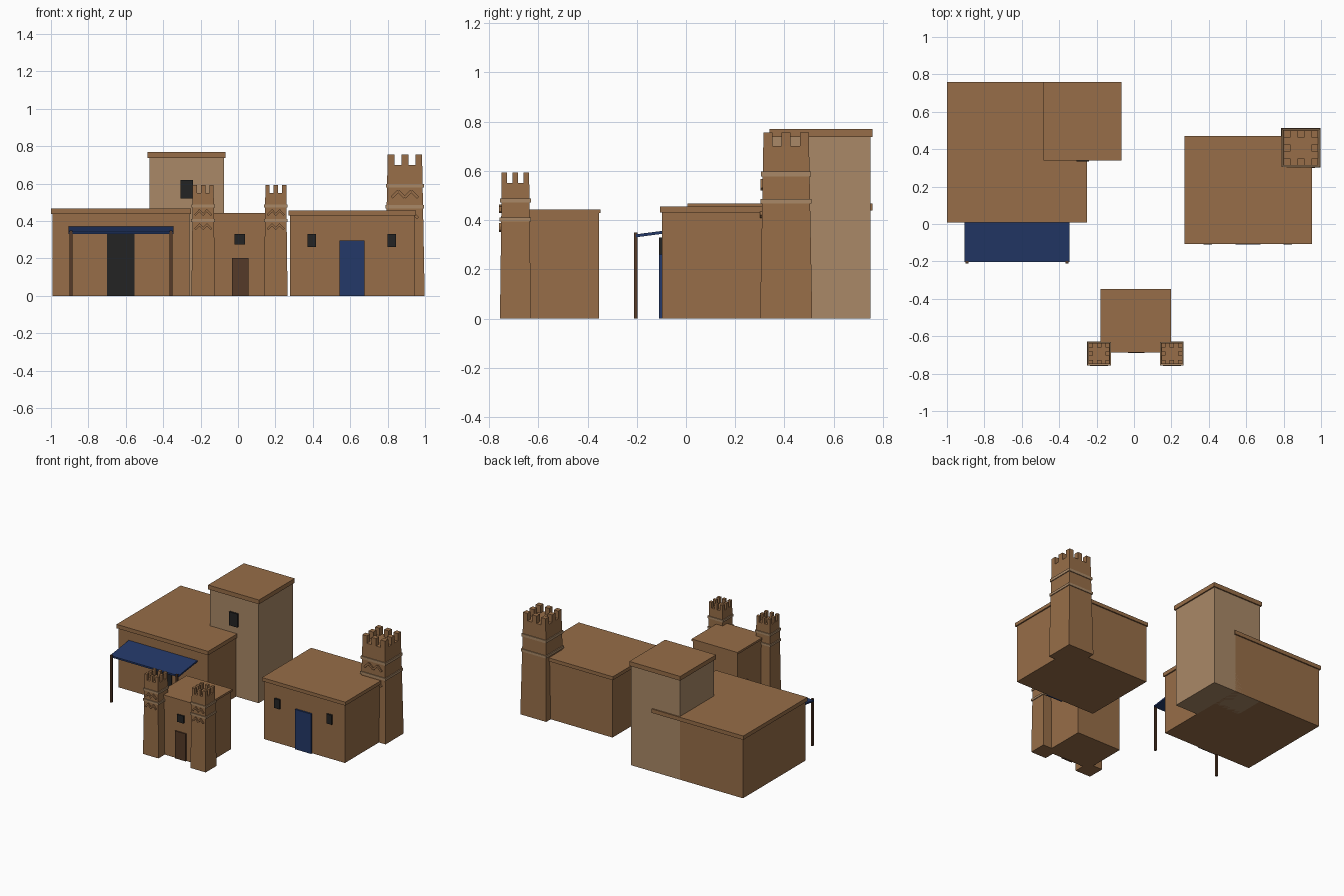
import bpy
import bmesh
from math import radians
from mathutils import Matrix

cube = bpy.data.objects.get("Cube")
if cube:
    bpy.data.objects.remove(cube, do_unlink=True)


def material(name, rgb):
    m = bpy.data.materials.new(name)
    m.use_nodes = True
    color = (*rgb, 1)
    m.diffuse_color = color
    m.node_tree.nodes["Principled BSDF"].inputs["Base Color"].default_value = color
    return m


CLAY = material("clay brown", (0.31, 0.155, 0.065))
TAN = material("light tan", (0.40, 0.25, 0.135))
BLUE = material("deep blue", (0.017, 0.04, 0.14))
BLACK = material("near black", (0.017, 0.017, 0.017))
WOOD = material("dark wood", (0.09, 0.042, 0.021))


def add_box(bm, x, y, z, taper=1.0, tilt=0.0):
    """Box from (min, max) ranges; taper scales the top, tilt turns it about y."""
    mid = [(r[0] + r[1]) / 2 for r in (x, y, z)]
    size = [r[1] - r[0] for r in (x, y, z)]
    verts = bmesh.ops.create_cube(bm, size=1)["verts"]
    for v in verts:
        if v.co.z > 0:
            v.co.x *= taper
            v.co.y *= taper
    matrix = (Matrix.Translation(mid) @ Matrix.Rotation(tilt, 4, "Y")
              @ Matrix.Diagonal((*size, 1)))
    bmesh.ops.transform(bm, matrix=matrix, verts=verts)


def finish(name, bm, mat):
    mesh = bpy.data.meshes.new(name)
    bm.to_mesh(mesh)
    bm.free()
    mesh.materials.append(mat)
    ob = bpy.data.objects.new(name, mesh)
    bpy.context.collection.objects.link(ob)
    return ob


def box(name, mat, x, y, z, **kw):
    bm = bmesh.new()
    add_box(bm, x, y, z, **kw)
    return finish(name, bm, mat)


def house(name, wall, x, y, roof_z, lip=0.009):
    """Plain block with an overhanging roof slab; x and y are the roof ranges."""
    box(name + "_walls", wall, (x[0] + lip, x[1] - lip), (y[0] + lip, y[1] - lip),
        (0, roof_z[0]))
    box(name + "_roof", CLAY, x, y, roof_z)


def turret(name, cx, cy, half, top_half, floor, top, bands, zigzags, bar, pitch):
    """Tapered tower with crenellations, tan bands and zigzag relief in front."""
    box(name + "_shaft", CLAY, (cx - half, cx + half), (cy - half, cy + half),
        (0, floor), taper=top_half / half)

    # Merlons around the edge
    bm = bmesh.new()
    w = top_half / 5
    for i in (-1, 0, 1):
        for j in (-1, 0, 1):
            if i or j:
                mx, my = cx + i * 4 * w, cy + j * 4 * w
                add_box(bm, (mx - w, mx + w), (my - w, my + w), (floor - 0.005, top))
    finish(name + "_merlons", bm, CLAY)

    # Bands around the shaft
    bm = bmesh.new()
    for z0, z1 in bands:
        b = half + (top_half - half) * z0 / floor + 0.006
        add_box(bm, (cx - b, cx + b), (cy - b, cy + b), (z0, z1))
    finish(name + "_bands", bm, TAN)

    # Zigzag bars on the front
    bm = bmesh.new()
    length, thick = bar
    for z in zigzags:
        face = cy - half - (top_half - half) * z / floor
        for k in range(4):
            x = cx + (k - 1.5) * pitch
            add_box(bm, (x - thick / 2, x + thick / 2), (face - 0.009, face + 0.004),
                    (z - length / 2, z + length / 2),
                    tilt=radians(45 if k % 2 == 0 else -45))
    finish(name + "_zigzag", bm, CLAY)


# Large house with its tall block
house("large_house", CLAY, (-1.0, -0.25), (0.007, 0.758), (0.438, 0.467))
house("tall_block", TAN, (-0.483, -0.066), (0.339, 0.758), (0.738, 0.77))
box("tall_block_window", BLACK, (-0.307, -0.24), (0.335, 0.36), (0.52, 0.62))
box("large_house_door", BLACK, (-0.70, -0.553), (0.009, 0.03), (0, 0.335))

# Sloping awning on two posts
awning = box("awning", BLUE, (-0.906, -0.345), (-0.203, 0.016), (0.330, 0.342))
for v in awning.data.vertices:
    if v.co.y > 0:
        v.co.z += 0.029
for side, x in (("left", -0.358), ("right", -0.893)):
    box("awning_post_" + side, WOOD, (x - 0.007, x + 0.007), (-0.211, -0.197), (0, 0.349))

# Square house with corner turret
house("square_house", CLAY, (0.27, 0.953), (-0.106, 0.47), (0.43, 0.456))
box("square_house_door", BLUE, (0.543, 0.676), (-0.11, -0.09), (0, 0.295))
for side, x in (("left", 0.822), ("right", 0.394)):
    box("square_house_window_" + side, BLACK, (x - 0.022, x + 0.022),
        (-0.11, -0.09), (0.26, 0.33))
turret("corner_turret", 0.892, 0.407, 0.106, 0.093, 0.70, 0.755,
       ((0.467, 0.485), (0.578, 0.598)), (0.432, 0.543), (0.05, 0.015), 0.035)

# Small gatehouse with twin turrets
house("gatehouse", CLAY, (-0.178, 0.198), (-0.687, -0.348), (0.428, 0.443), lip=0.006)
box("gatehouse_door", WOOD, (-0.033, 0.055), (-0.69, -0.67), (0, 0.203))
box("gatehouse_window", BLACK, (-0.018, 0.037), (-0.69, -0.67), (0.275, 0.33))
for side, x in (("left", 0.202), ("right", -0.186)):
    turret("gate_turret_" + side, x, -0.693, 0.063, 0.056, 0.55, 0.593,
           ((0.395, 0.41), (0.472, 0.488)), (0.37, 0.446), (0.04, 0.011), 0.02)
